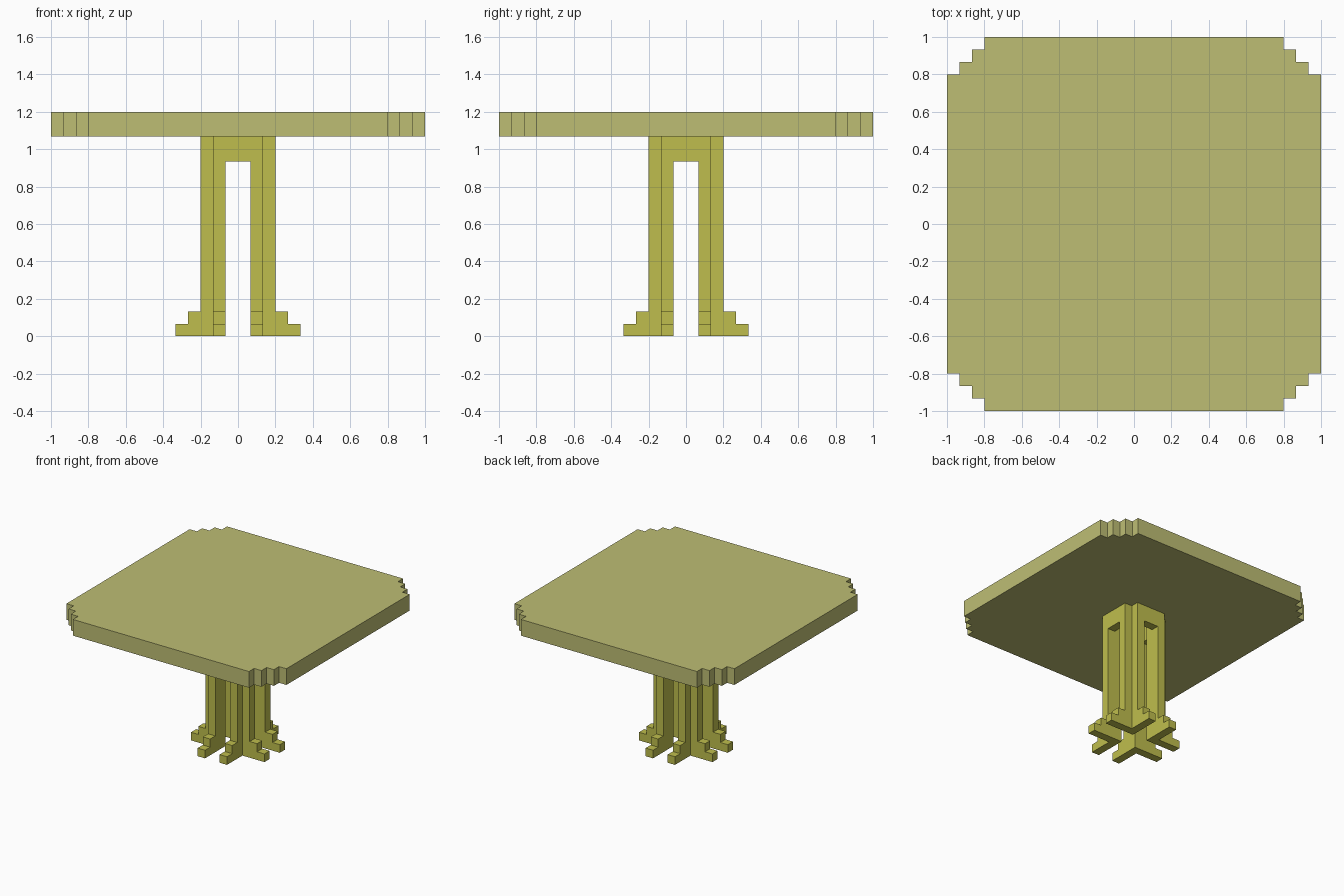
import bpy
import bmesh
from mathutils import Matrix, Vector
from math import pi

if "Cube" in bpy.data.objects:
    bpy.data.objects.remove(bpy.data.objects["Cube"])

U = 1 / 15  # block size that every dimension is a multiple of


def material(name, rgb):
    mat = bpy.data.materials.new(name)
    mat.use_nodes = True
    mat.diffuse_color = (*rgb, 1)
    mat.node_tree.nodes["Principled BSDF"].inputs["Base Color"].default_value = (*rgb, 1)
    return mat


top_mat = material("pale khaki", (0.515, 0.515, 0.175))
leg_mat = material("olive yellow", (0.52, 0.515, 0.075))


def prism(bm, outline, depth):
    """Add a solid: a closed 3D outline swept along depth (block units)."""
    base = bm.faces.new([bm.verts.new(Vector(p) * U) for p in outline])
    swept = bmesh.ops.extrude_face_region(bm, geom=[base], use_keep_orig=True)["geom"]
    moved = [g for g in swept if isinstance(g, bmesh.types.BMVert)]
    bmesh.ops.translate(bm, verts=moved, vec=Vector(depth) * U)


def make_object(name, bm, mat, turn=0):
    bmesh.ops.rotate(bm, verts=bm.verts, matrix=Matrix.Rotation(turn, 3, "Z"))
    bmesh.ops.recalc_face_normals(bm, faces=bm.faces)
    mesh = bpy.data.meshes.new(name)
    bm.to_mesh(mesh)
    bm.free()
    mesh.materials.append(mat)
    obj = bpy.data.objects.new(name, mesh)
    bpy.context.collection.objects.link(obj)
    return obj


# Table top: square slab with stepped corners
corner = [(15, 12), (14, 12), (14, 13), (13, 13), (13, 14), (12, 14), (12, 15)]
outline = []
for k in range(4):
    for x, y in corner:
        for _ in range(k):
            x, y = -y, x
        outline.append((x, y, 16))
bm = bmesh.new()
prism(bm, outline, (0, 0, 2))
make_object("table_top", bm, top_mat)

# Four corner legs, each with two stepped feet, and the rails joining them
l_section = [(1, 1), (3, 1), (3, 2), (2, 2), (2, 3), (1, 3)]
foot_side = [(3, 0), (5, 0), (5, 1), (4, 1), (4, 2), (3, 2)]
sides = ["back_left", "back_right", "front_right", "front_left"]
rails = ["back", "right", "front", "left"]
for k in range(4):
    bm = bmesh.new()
    prism(bm, [(x, y, 0) for x, y in l_section], (0, 0, 16))
    prism(bm, [(d, 1, z) for d, z in foot_side], (0, 1, 0))
    prism(bm, [(1, d, z) for d, z in foot_side], (1, 0, 0))
    make_object(sides[k] + "_leg", bm, leg_mat, k * pi / 2)

    bm = bmesh.new()
    prism(bm, [(-1, 2, 14), (1, 2, 14), (1, 2, 16), (-1, 2, 16)], (0, 1, 0))
    make_object(rails[k] + "_rail", bm, leg_mat, k * pi / 2)
